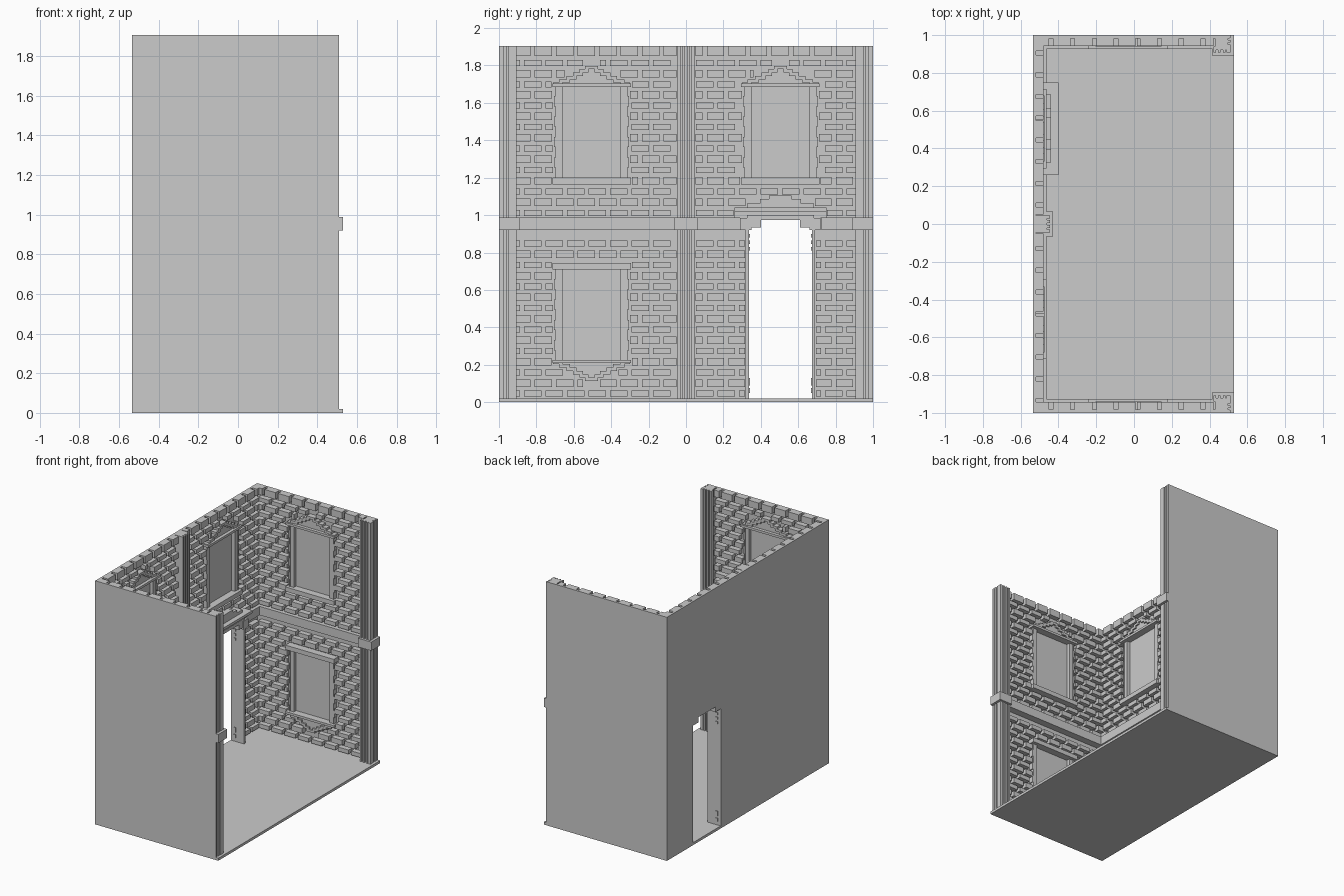
import bpy, bmesh

if "Cube" in bpy.data.objects:
    bpy.data.objects.remove(bpy.data.objects["Cube"])

X0, H, BASE = -0.535, 1.905, 0.02
MORTAR, BRICK, BAND = 0.017, 0.057, 0.073   # depths measured from the outer wall face
DOOR = 0.505


def add_box(bm, a, b):
    lo = [min(p, q) for p, q in zip(a, b)]
    hi = [max(p, q) for p, q in zip(a, b)]
    v = [bm.verts.new((x, y, z)) for z in (lo[2], hi[2])
         for x, y in ((lo[0], lo[1]), (hi[0], lo[1]), (hi[0], hi[1]), (lo[0], hi[1]))]
    for f in ((3, 2, 1, 0), (4, 5, 6, 7), (0, 1, 5, 4), (1, 2, 6, 5), (2, 3, 7, 6), (3, 0, 4, 7)):
        bm.faces.new([v[i] for i in f])


def finish(name, bm):
    me = bpy.data.meshes.new(name)
    bm.to_mesh(me)
    bm.free()
    ob = bpy.data.objects.new(name, me)
    bpy.context.collection.objects.link(ob)
    return ob


def to_world(wall, u, d, z):
    if wall == "back":
        return (X0 + d, u, z)
    return (u, -1 + d, z) if wall == "left" else (u, 1 - d, z)


def part(name, wall, boxes):
    """Boxes are (u0, u1, z0, z1, d0, d1) in the plane of the given wall."""
    bm = bmesh.new()
    for u0, u1, z0, z1, d0, d1 in boxes:
        add_box(bm, to_world(wall, u0, d0, z0), to_world(wall, u1, d1, z1))
    return finish(wall + "_" + name, bm)


def bricks(wall, u_min, u_max, phase, zones):
    """Running-bond rows, trimmed where they meet openings and trim."""
    out = []
    pitch, row_h, gap = 0.115, 0.0573, 0.022
    for z_start, count in ((0.045, 15), (1.012, 16)):
        for r in range(count):
            zc = z_start + r * row_h
            hh = 0.02 if r % 2 else 0.016
            z0, z1 = zc - hh, zc + hh
            if z_start > 1 and r == count - 1:
                z1 = H
            shift = phase + (0 if r % 2 else pitch / 2)
            for k in range(-12, 13):
                spans = [(shift + k * pitch + gap / 2, shift + (k + 1) * pitch - gap / 2)]
                spans = [(max(a, u_min), min(b, u_max)) for a, b in spans]
                for e0, e1, f0, f1 in zones:
                    if f0 < z1 and f1 > z0:
                        spans = [s for a, b in spans for s in ((a, min(b, e0)), (max(a, e1), b))]
                out += [(a, b, z0, z1, MORTAR, BRICK) for a, b in spans if b - a > 0.018]
    return out


STEPS = ((0.205, 0.018), (0.175, 0.036), (0.135, 0.055), (0.1, 0.073), (0.065, 0.09), (0.035, 0.108))


def window(wall, c, z0, z1, arch_up, name):
    """Jambs with toothed edges, a sill and a stepped arch; returns the area to keep free."""
    zones = [(c - 0.205, c + 0.205, z0, z1)]
    jambs, arch = [], []
    for s in (-1, 1):
        jambs.append((c + s * 0.155, c + s * 0.185, z0, z1, MORTAR, 0.046))
        for k in range(9):
            w = 0.2 if k % 2 else 0.193
            jambs.append((c + s * 0.185, c + s * w, z0 + k * 0.0545, z0 + k * 0.0545 + 0.0545, MORTAR, 0.05))
    g, base = (1, z1) if arch_up else (-1, z0)
    prev = 0
    for i, (w, h) in enumerate(STEPS):
        a, b = sorted((base + g * prev, base + g * h))
        nxt = STEPS[i + 1][0] - 0.02 if i < 5 else 0
        arch.append((c - w, c + w, a, b, MORTAR, 0.048))
        for s in (-1, 1):
            arch.append((c + s * w, c + s * nxt, a, b, 0.048, 0.06))
        zones.append((c - w - 0.01, c + w + 0.01, a, b + 0.008 if arch_up else b))
        prev = h
    a, b = sorted((base - g * 0.004, base + g * 0.014))
    arch.append((c - 0.21, c + 0.21, a, b, MORTAR, BAND))
    a, b = (z0 - 0.035, z0) if arch_up else (z1, z1 + 0.035)
    zones.append((c - 0.215, c + 0.215, a, b))
    part(name + "_jambs", wall, jambs)
    part(name + "_arch", wall, arch)
    part(name + "_sill", wall, [(c - 0.21, c + 0.21, a, b, MORTAR, BAND)])
    return zones


# Floor and side wall slabs
bm = bmesh.new()
add_box(bm, (X0, -1, 0), (0.53, 1, BASE))
finish("floor", bm)
for w in ("left", "right"):
    part("wall", w, [(X0, 0.505, BASE, H, 0, MORTAR)])

# Back wall slab with the stepped door opening
half = [(0.172, BASE), (0.172, 0.935), (0.105, 0.935), (0.105, 0.975)]
outline = [(-1, BASE), (-1, H), (1, H), (1, BASE)]
outline += [(DOOR + u, z) for u, z in half] + [(DOOR - u, z) for u, z in reversed(half)]
bm = bmesh.new()
face = bm.faces.new([bm.verts.new((X0, u, z)) for u, z in outline])
ext = bmesh.ops.extrude_face_region(bm, geom=[face])
bmesh.ops.translate(bm, vec=(MORTAR, 0, 0), verts=[g for g in ext["geom"] if isinstance(g, bmesh.types.BMVert)])
bmesh.ops.recalc_face_normals(bm, faces=bm.faces)
finish("back_wall", bm)

# Windows and brickwork
zones = window("back", -0.505, 1.2, 1.69, True, "upper_window_a")
zones += window("back", 0.505, 1.2, 1.69, True, "upper_window_b")
zones += window("back", -0.505, 0.222, 0.71, False, "lower_window")
zones += [(-0.05, 0.05, 0, H), (DOOR - 0.19, DOOR + 0.19, 0, 1.0), (DOOR - 0.25, DOOR + 0.25, 0.9, 1.045),
          (DOOR - 0.185, DOOR + 0.185, 1.03, 1.075), (DOOR - 0.13, DOOR + 0.13, 1.07, 1.105)]
part("bricks", "back", bricks("back", -0.98, 0.98, 0.1, zones))
for w in ("left", "right"):
    zones = window(w, -0.03, 1.2, 1.69, True, "upper_window")
    zones += window(w, -0.03, 0.222, 0.71, False, "lower_window")
    part("bricks", w, bricks(w, X0 + MORTAR, 0.42, 0.02, zones))

# Middle band with blocks around the pillars
ZB = (0.92, 0.988)
part("band", "back", [(-0.999, 0.29, *ZB, MORTAR, BAND), (0.725, 0.999, *ZB, MORTAR, BAND),
                      (-0.065, 0.065, *ZB, MORTAR, 0.105)])
for w in ("left", "right"):
    part("band", w, [(X0 + MORTAR, 0.43, *ZB, MORTAR, BAND), (0.415, 0.53, *ZB, 0, 0.11)])

# Fluted pilaster on the back wall and fluted end pillars
boxes = [(-0.042, 0.042, BASE, H, MORTAR, 0.075)]
for k in range(4):
    u = -0.045 + k * 0.025
    boxes.append((u, u + 0.015, BASE, H, MORTAR, 0.09))
part("pilaster", "back", boxes)
for w in ("left", "right"):
    boxes = [(0.43, 0.497, BASE, H, 0, 0.08)]
    for k in range(4):
        s = k * 0.0255
        boxes.append((0.42 + s, 0.4335 + s, BASE, H, 0.06, 0.093))
        boxes.append((0.49, 0.51, BASE, H, s, s + 0.0145))
    part("end_pillar", w, boxes)

# Door posts with hinge plates, brackets and stepped hood
posts, plates, brackets = [], [], []
for s in (-1, 1):
    posts.append((DOOR + s * 0.169, DOOR + s * 0.186, BASE, 0.94, 0.002, 0.115))
    for z0, z1 in ((0.05, 0.075), (0.09, 0.13), (0.81, 0.83), (0.845, 0.865), (0.88, 0.9)):
        plates.append((DOOR + s * 0.164, DOOR + s * 0.17, z0, z1, 0.025, 0.045))
    brackets.append((DOOR + s * 0.155, DOOR + s * 0.215, 0.92, 0.985, MORTAR, 0.12))
    brackets.append((DOOR + s * 0.105, DOOR + s * 0.157, 0.935, 0.985, MORTAR, 0.115))
part("door_posts", "back", posts)
part("door_hinge_plates", "back", plates)
part("door_brackets", "back", brackets)
hood = [(0.18, 0.975, 1.0, 0.115), (0.245, 0.985, 1.02, 0.095), (0.245, 1.02, 1.04, 0.135),
        (0.18, 1.04, 1.062, 0.095), (0.11, 1.062, 1.085, 0.095), (0.06, 1.085, 1.105, 0.095)]
part("door_hood", "back", [(DOOR - w, DOOR + w, a, b, MORTAR, d) for w, a, b, d in hood])
